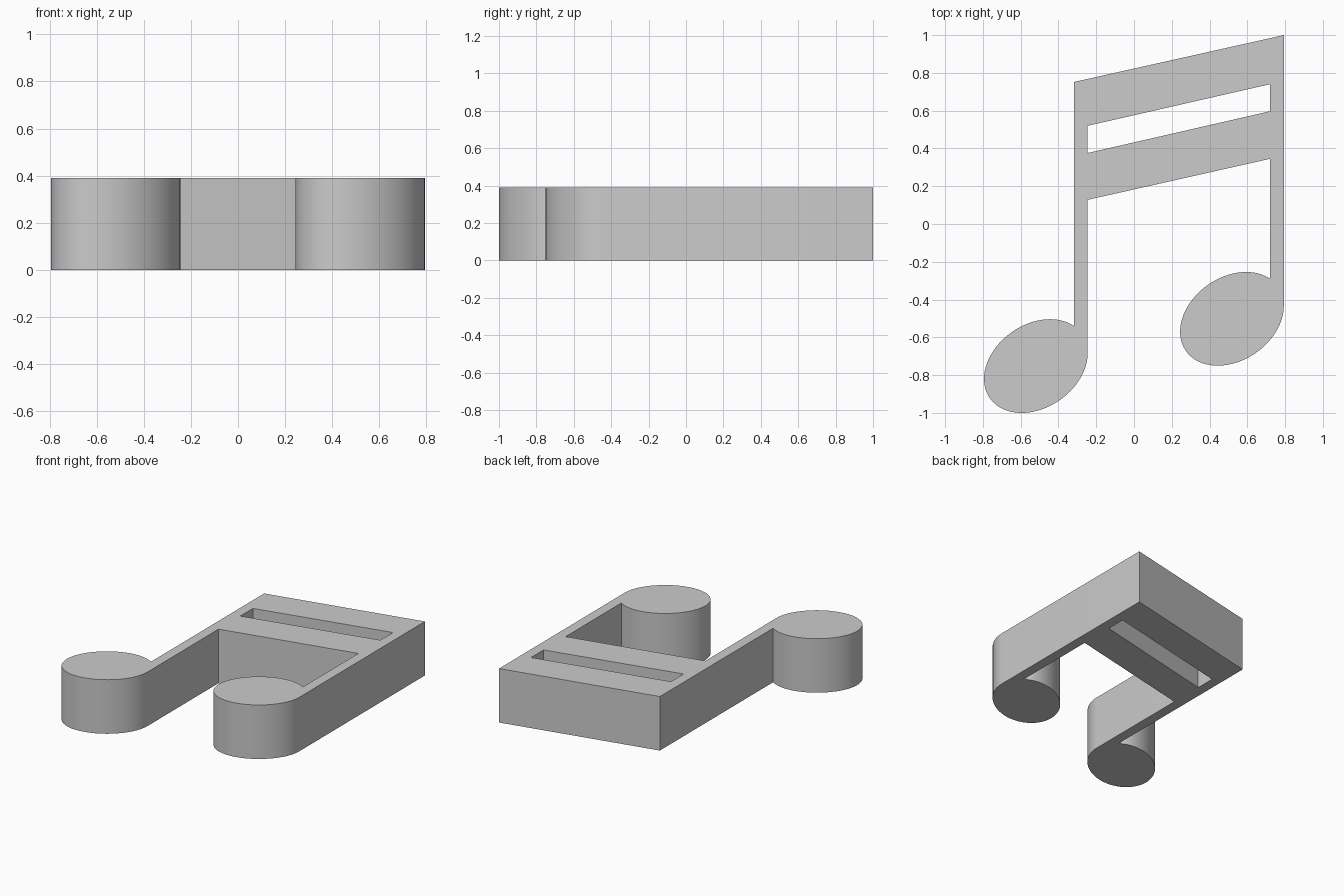
import bpy
import bmesh
import math

if "Cube" in bpy.data.objects:
    bpy.data.objects.remove(bpy.data.objects["Cube"])

HEIGHT = 0.39
STEM_W = 0.073
HX, HY, LEAN = 0.2745, 0.248, 0.068   # note head half extents and tilt
LEFT_X, RIGHT_X = -0.245, 0.793       # outer (right) side of each stem


def head_arc(right_x, cy, n=72):
    """Tilted oval, clockwise from the stem's right side round to its left side."""
    cx = right_x - HX
    end = 2 * math.pi - math.acos((HX - STEM_W) / HX)
    pts = []
    for i in range(n + 1):
        a = -end * i / n
        pts.append((cx + HX * math.cos(a),
                    cy + LEAN * math.cos(a) + math.sqrt(HY**2 - LEAN**2) * math.sin(a)))
    return pts


# Outer outline: beam top, right stem and head, lower beam, left stem and head
in_l, in_r = LEFT_X, RIGHT_X - STEM_W
outline = [(LEFT_X - STEM_W, 0.752), (RIGHT_X, 1.0)]
outline += head_arc(RIGHT_X, -0.502)
outline += [(in_r, 0.345), (in_l, 0.128)]
outline += head_arc(LEFT_X, -0.752)

# Slot between the two beams
slot = [(in_l, 0.52), (in_l, 0.376), (in_r, 0.597), (in_r, 0.74)]

# Filled profile with a hole, extruded to full height
curve = bpy.data.curves.new("beamed_note", 'CURVE')
curve.dimensions = '2D'
curve.fill_mode = 'BOTH'
curve.extrude = HEIGHT / 2
for loop in (outline, slot):
    spline = curve.splines.new('POLY')
    spline.points.add(len(loop) - 1)
    for p, (x, y) in zip(spline.points, loop):
        p.co = (x, y, HEIGHT / 2, 1)
    spline.use_cyclic_u = True
note = bpy.data.objects.new("beamed_note", curve)
bpy.context.collection.objects.link(note)
for p in [p for s in curve.splines for p in s.points]:
    p.co.z = 0
note.location.z = HEIGHT / 2

# Convert to a closed mesh with smooth heads and sharp edges
bpy.context.view_layer.objects.active = note
note.select_set(True)
bpy.ops.object.convert(target='MESH')
note = bpy.context.object
bm = bmesh.new()
bm.from_mesh(note.data)
bmesh.ops.remove_doubles(bm, verts=bm.verts, dist=1e-5)
bmesh.ops.recalc_face_normals(bm, faces=bm.faces)
bm.to_mesh(note.data)
bm.free()
bpy.ops.object.shade_smooth_by_angle(angle=math.radians(30))
